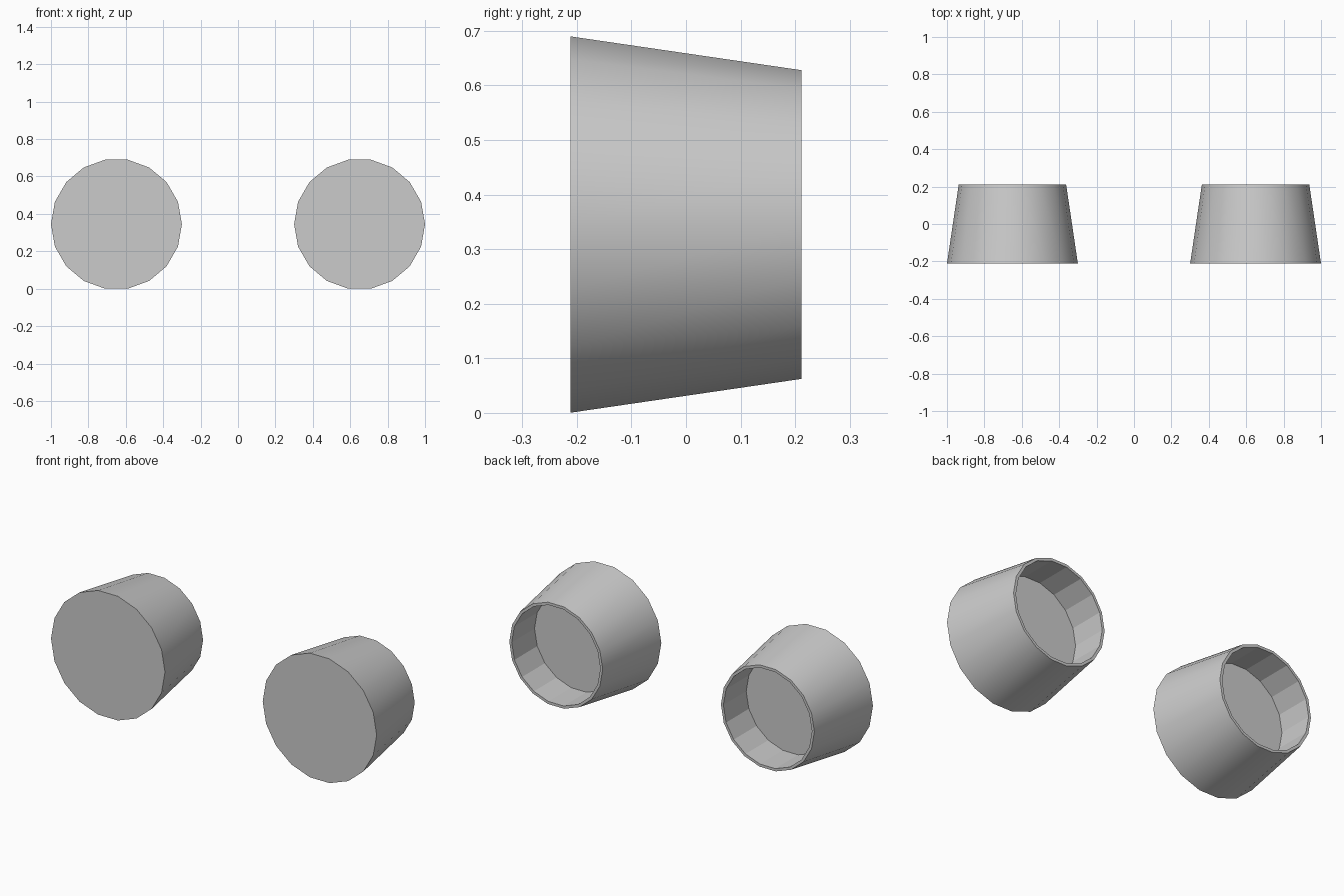
import bpy, bmesh, math

if "Cube" in bpy.data.objects:
    bpy.data.objects.remove(bpy.data.objects["Cube"])

SIDES = 18
CENTER_Z = 0.345

# Cup cross-section from front centre to recess floor: (radius, y)
PROFILE = [(0.35, -0.212), (0.287, 0.212), (0.272, 0.212), (0.272, 0.012)]


def make_cup(name, x):
    bm = bmesh.new()
    rings = []
    for r, y in PROFILE:
        rings.append([bm.verts.new((r * math.cos(2 * math.pi * i / SIDES), y,
                                    r * math.sin(2 * math.pi * i / SIDES)))
                      for i in range(SIDES)])
    # Tapered outer wall (smooth), rim and straight inner wall (flat)
    for k, (a, b) in enumerate(zip(rings, rings[1:])):
        for i in range(SIDES):
            j = (i + 1) % SIDES
            bm.faces.new((a[i], a[j], b[j], b[i])).smooth = (k == 0)
    # Front disc and recess floor
    bm.faces.new(rings[0])
    bm.faces.new(rings[-1])
    bmesh.ops.recalc_face_normals(bm, faces=bm.faces[:])
    # Crisp edges around the discs and rim
    for e in bm.edges:
        if e.calc_face_angle(0) > math.radians(30):
            e.smooth = False
    mesh = bpy.data.meshes.new(name)
    bm.to_mesh(mesh)
    bm.free()
    obj = bpy.data.objects.new(name, mesh)
    obj.location = (x, 0, CENTER_Z)
    bpy.context.collection.objects.link(obj)
    return obj


for label, x in (("left_cup", -0.65), ("right_cup", 0.65)):
    make_cup(label, x)
